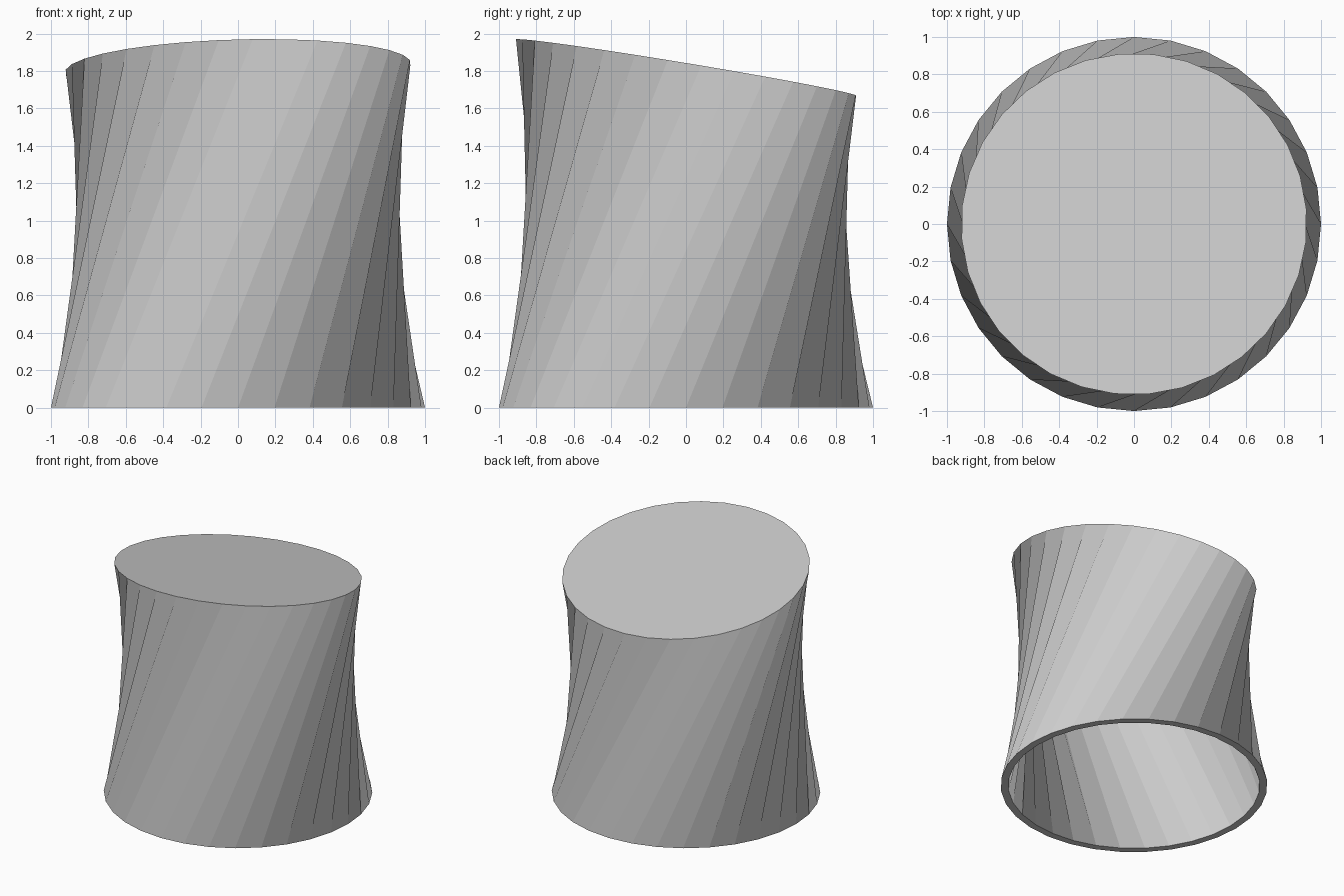
import bpy, bmesh
from math import radians, cos, sin, tau
from mathutils import Matrix, Vector

if "Cube" in bpy.data.objects:
    bpy.data.objects.remove(bpy.data.objects["Cube"])

SIDES = 32
TWIST = radians(50)
# the lid leans up towards the front
LEAN = Matrix.Rotation(radians(9.5), 4, Vector((-0.99, -0.16, 0)))


def ring(bm, radius, height, turn=0.0, lean=Matrix.Identity(4)):
    pts = []
    for i in range(SIDES):
        a = tau * i / SIDES + turn
        p = lean @ Vector((radius * cos(a), radius * sin(a), 0))
        pts.append(bm.verts.new(p + Vector((0, 0, height))))
    return pts


bm = bmesh.new()
# outer and inner rings of the twisted shell
outer_low = ring(bm, 1.0, 0)
outer_top = ring(bm, 0.925, 1.818, TWIST, LEAN)
inner_low = ring(bm, 0.943, 0)
inner_top = ring(bm, 0.872, 1.762, TWIST, LEAN)

for i in range(SIDES):
    j = (i + 1) % SIDES
    # outer wall, inner wall, bottom rim
    bm.faces.new((outer_low[i], outer_low[j], outer_top[j], outer_top[i]))
    bm.faces.new((inner_low[i], inner_top[i], inner_top[j], inner_low[j]))
    bm.faces.new((outer_low[j], outer_low[i], inner_low[i], inner_low[j]))

# closed top, outside and inside
bm.faces.new(outer_top)
bm.faces.new(inner_top[::-1])

mesh = bpy.data.meshes.new("twisted_cup")
bm.to_mesh(mesh)
bm.free()
bpy.context.collection.objects.link(bpy.data.objects.new("twisted_cup", mesh))
